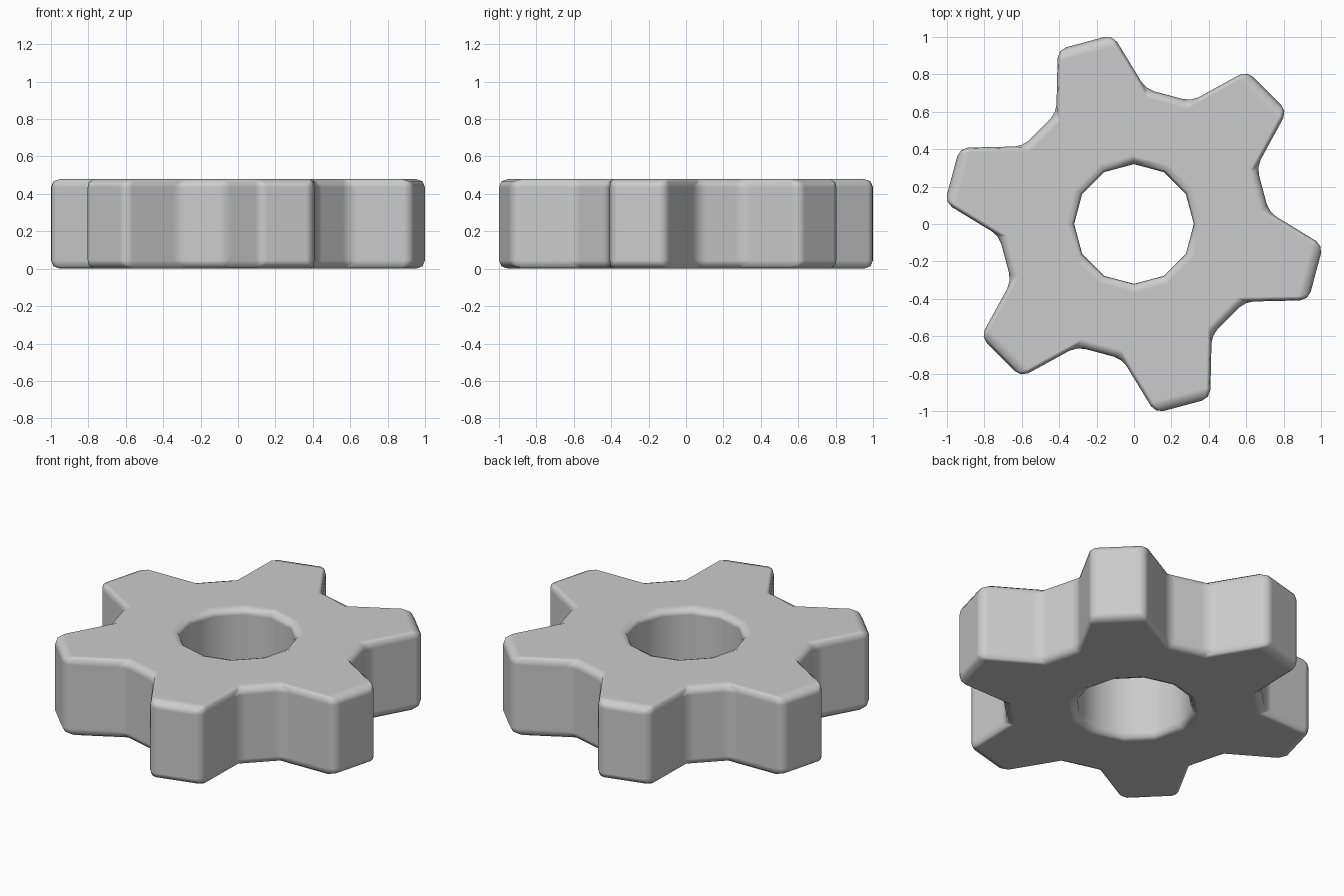
import bpy, bmesh
from math import cos, sin, radians

if "Cube" in bpy.data.objects:
    bpy.data.objects.remove(bpy.data.objects["Cube"])

HEIGHT = 0.48
TEETH = 6


def ring(bm, points, z):
    return [bm.verts.new((r * cos(radians(a)), r * sin(radians(a)), z)) for r, a in points]


# Outline of the teeth (tip pair, root pair) and of the 12-sided bore
outer, bore = [], []
for k in range(TEETH):
    a = 105 + 60 * k
    outer += [(1.018, a - 8.6), (1.018, a + 8.6), (0.724, a + 20), (0.724, a + 40)]
    bore += [(0.32, a - 15), (0.32, a + 15)]

bm = bmesh.new()
levels = [(ring(bm, outer, z), ring(bm, bore, z)) for z in (0, HEIGHT)]

# Top and bottom faces: one tooth panel and one root panel per sector
for o, i in levels:
    for k in range(TEETH):
        n, m = 4 * k, 2 * k
        bm.faces.new([o[n], o[n + 1], i[m + 1], i[m]])
        bm.faces.new([o[n + 1], o[n + 2], o[n + 3], o[(n + 4) % 24], i[(m + 2) % 12], i[m + 1]])

# Outer wall and bore wall
for low, high in zip(levels[0], levels[1]):
    count = len(low)
    for j in range(count):
        q = (j + 1) % count
        bm.faces.new([low[j], low[q], high[q], high[j]])

bmesh.ops.recalc_face_normals(bm, faces=bm.faces[:])
for f in bm.faces:
    f.smooth = True
mesh = bpy.data.meshes.new("gear")
bm.to_mesh(mesh)
bm.free()
gear = bpy.data.objects.new("gear", mesh)
bpy.context.collection.objects.link(gear)

# Rounded edges and tooth corners
bevel = gear.modifiers.new("rounded_edges", 'BEVEL')
bevel.width = 0.045
bevel.segments = 2
bevel.limit_method = 'ANGLE'
bevel.angle_limit = radians(35)
bevel.harden_normals = True
